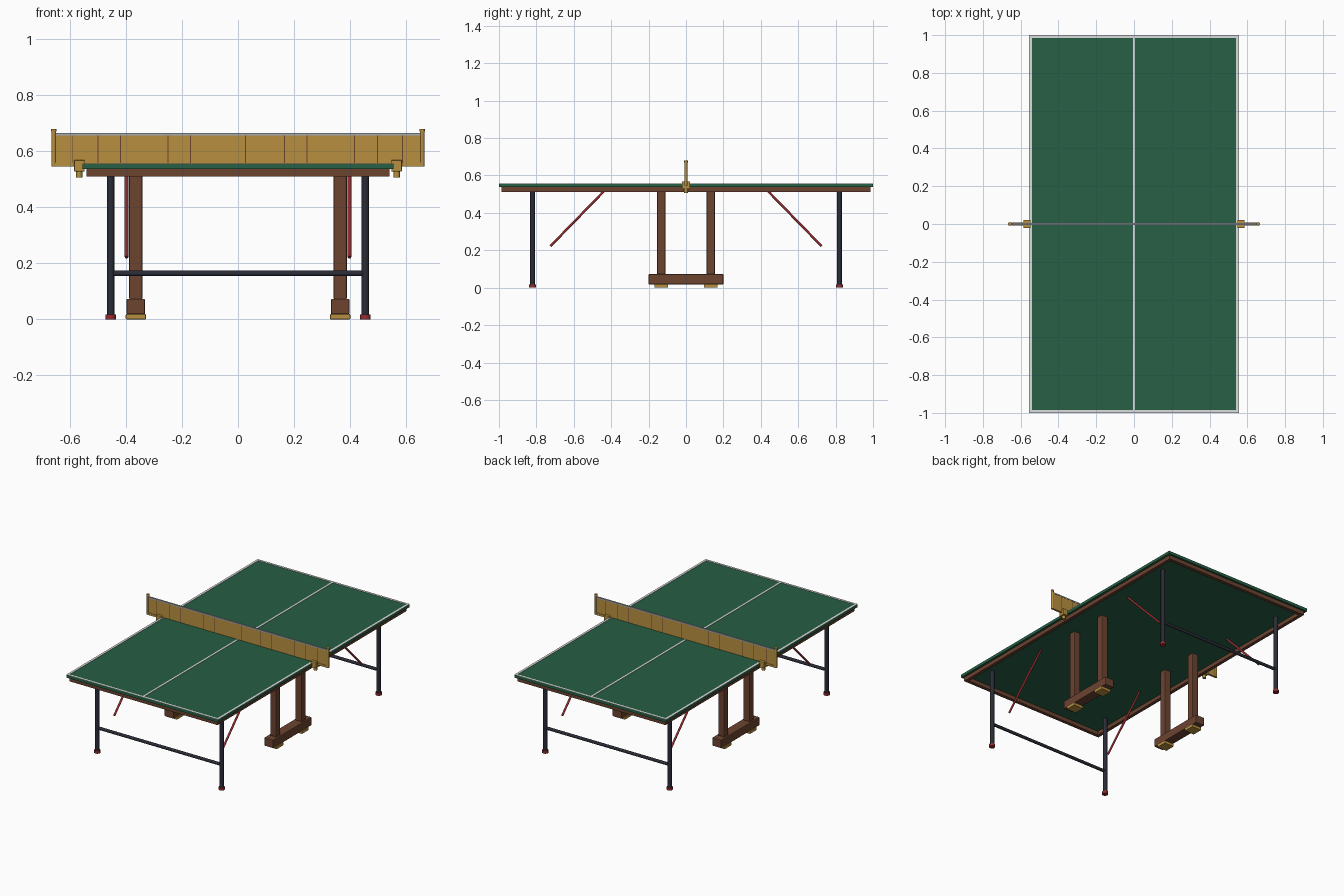
import bpy
from mathutils import Vector

if "Cube" in bpy.data.objects:
    bpy.data.objects.remove(bpy.data.objects["Cube"])


def material(name, rgb):
    m = bpy.data.materials.new(name)
    m.diffuse_color = (*rgb, 1)
    m.use_nodes = True
    m.node_tree.nodes["Principled BSDF"].inputs["Base Color"].default_value = m.diffuse_color
    return m


GREEN = material("table green", (0.02, 0.115, 0.058))
WHITE = material("line white", (0.72, 0.74, 0.74))
BROWN = material("wood brown", (0.15, 0.057, 0.03))
GOLD = material("brass", (0.48, 0.28, 0.05))
STEEL = material("dark steel", (0.023, 0.025, 0.037))
RED = material("red", (0.30, 0.025, 0.028))
TAPE = material("tape grey", (0.38, 0.40, 0.43))


def box(name, x, y, z, mat, bevel=0.0):
    """Box given by (min, max) ranges on each axis."""
    bpy.ops.mesh.primitive_cube_add(
        size=1, location=[(r[0] + r[1]) / 2 for r in (x, y, z)])
    o = bpy.context.object
    o.name = name
    o.scale = [r[1] - r[0] for r in (x, y, z)]
    bpy.ops.object.transform_apply(location=False, rotation=False, scale=True)
    o.data.materials.append(mat)
    if bevel:
        b = o.modifiers.new("bevel", "BEVEL")
        b.width, b.segments = bevel, 2
    return o


def rod(name, a, b, radius, mat, sides=16):
    """Round bar between two points."""
    a, b = Vector(a), Vector(b)
    d = b - a
    bpy.ops.mesh.primitive_cylinder_add(
        vertices=sides, radius=radius, depth=d.length, location=(a + b) / 2,
        rotation=d.to_track_quat('Z', 'Y').to_euler())
    o = bpy.context.object
    o.name = name
    o.data.materials.append(mat)
    bpy.ops.object.shade_smooth_by_angle()
    return o


def around(c, half):
    return (c - half, c + half)


# Table top with its painted lines
box("table_top", (-0.556, 0.556), (-1, 1), (0.537, 0.555), GREEN)
LINE_Z = (0.553, 0.557)
box("centre_line", around(0, 0.006), (-0.99, 0.99), LINE_Z, WHITE)
for s in (-1, 1):
    box("side_line", around(s * 0.548, 0.0075), (-0.9995, 0.9995), LINE_Z, WHITE)
    box("end_line", (-0.541, 0.541), around(s * 0.9925, 0.007), LINE_Z, WHITE)

# Apron frame under the top
for s in (-1, 1):
    box("side_apron", around(s * 0.53, 0.011), (-0.987, 0.987), (0.511, 0.538), BROWN)
    box("end_apron", (-0.52, 0.52), around(s * 0.976, 0.011), (0.511, 0.538), BROWN)

# Steel end legs, feet, crossbars and diagonal braces
for sy in (-1, 1):
    y = sy * 0.82
    rod("crossbar", (-0.455, y, 0.164), (0.455, y, 0.164), 0.01, STEEL)
    for sx in (-1, 1):
        x = sx * 0.455
        rod("steel_leg", (x, y, 0.012), (x, y, 0.538), 0.0135, STEEL)
        rod("leg_foot", (x, y, 0), (x, y, 0.017), 0.019, RED)
        rod("brace", (sx * 0.398, sy * 0.725, 0.222),
            (sx * 0.398, sy * 0.42, 0.535), 0.0065, RED, 12)

# Wooden centre trestles
for sx in (-1, 1):
    x = sx * 0.365
    box("trestle_base", around(x, 0.033), (-0.2, 0.2), (0.018, 0.073), BROWN, 0.004)
    for sy in (-1, 1):
        y = sy * 0.132
        box("trestle_post", around(x, 0.0235), around(y, 0.0225), (0.07, 0.538), BROWN, 0.006)
        box("trestle_pad", around(x, 0.036), around(y, 0.036), (0, 0.019), GOLD, 0.003)

# Net, top tape and vertical seams
box("net", (-0.655, 0.655), around(0, 0.004), (0.557, 0.658), GOLD)
box("net_tape", (-0.655, 0.655), around(0, 0.0055), (0.657, 0.665), TAPE)
for x in (-0.59, -0.5, -0.42, -0.25, -0.17, 0.027, 0.166, 0.246, 0.416, 0.498, 0.587):
    box("net_seam", around(x, 0.0015), around(0, 0.005), (0.558, 0.657), BROWN)

# Net posts, arms and table clamps
for s in (-1, 1):
    x = s * 0.658
    rod("net_post", (x, 0, 0.546), (x, 0, 0.673), 0.008, GOLD)
    rod("post_cap", (x, 0, 0.67), (x, 0, 0.68), 0.0095, GOLD)
    box("net_arm", sorted((s * 0.57, s * 0.655)), around(0, 0.007), (0.546, 0.56), GOLD)
    xs = sorted((s * 0.548, s * 0.585))
    box("clamp", xs, around(0, 0.022), (0.528, 0.569), GOLD, 0.003)
    rod("clamp_screw", (s * 0.567, 0, 0.506), (s * 0.567, 0, 0.53), 0.011, GOLD)
